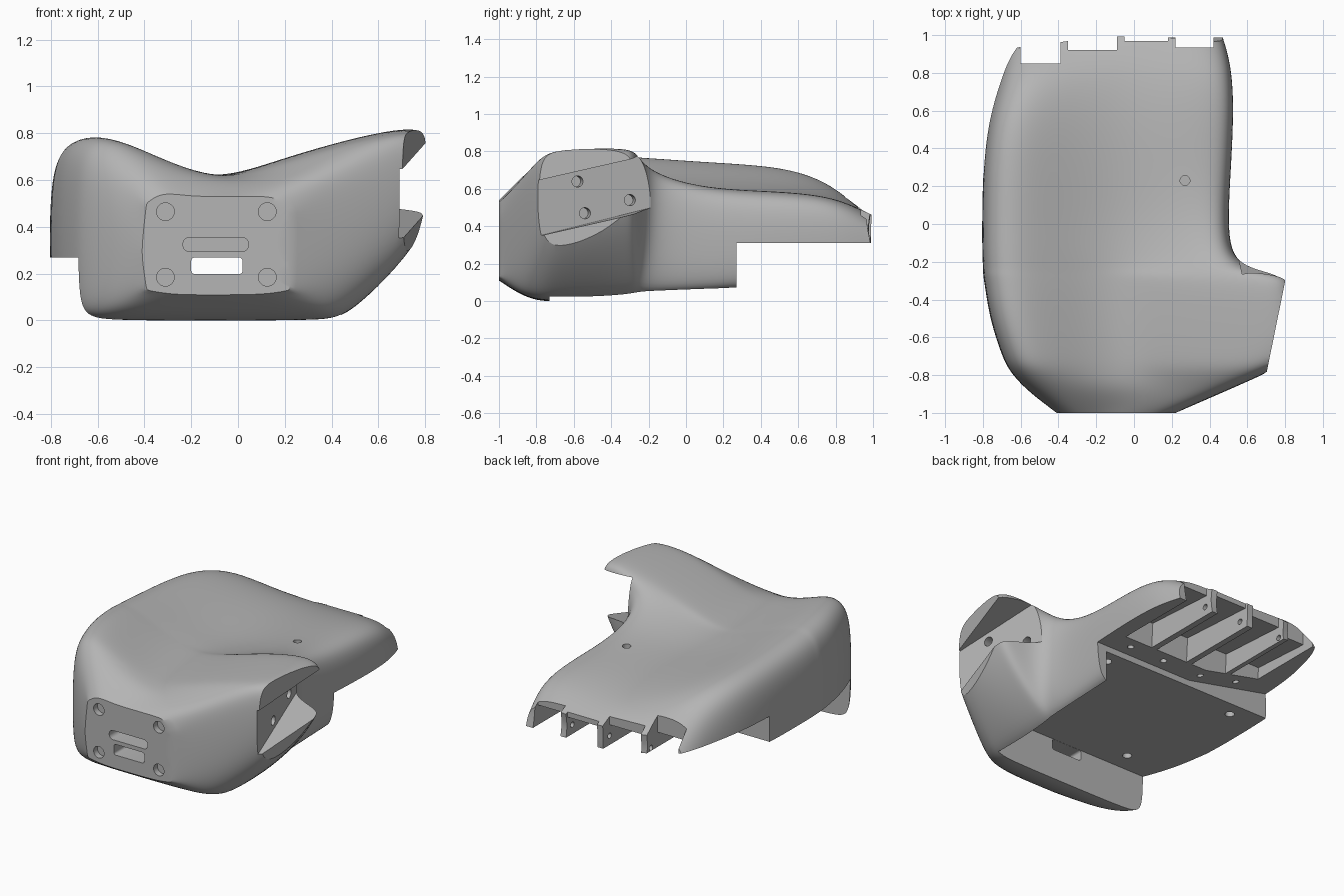
import bpy, bmesh, math
from mathutils import Matrix, Vector, Euler

cube = bpy.data.objects.get("Cube")
if cube:
    bpy.data.objects.remove(cube, do_unlink=True)

grey = bpy.data.materials.new("matte grey")
grey.use_nodes = True
colour = (0.46, 0.46, 0.46, 1)
grey.diffuse_color = colour
grey.node_tree.nodes["Principled BSDF"].inputs["Base Color"].default_value = colour


def make_object(name, bm):
    bmesh.ops.recalc_face_normals(bm, faces=bm.faces)
    mesh = bpy.data.meshes.new(name)
    bm.to_mesh(mesh)
    bm.free()
    mesh.materials.append(grey)
    obj = bpy.data.objects.new(name, mesh)
    bpy.context.collection.objects.link(obj)
    return obj


def apply_modifier(obj, mod):
    bpy.context.view_layer.objects.active = obj
    bpy.ops.object.modifier_apply(modifier=mod.name)


def cut(target, cutter):
    mod = target.modifiers.new("cut", 'BOOLEAN')
    mod.operation = 'DIFFERENCE'
    mod.solver = 'EXACT'
    mod.object = cutter
    cutter.hide_render = True
    bpy.context.view_layer.update()
    apply_modifier(target, mod)
    bpy.data.objects.remove(cutter, do_unlink=True)


def cut_box(target, centre, size, turn=(0, 0, 0), bevel=0.0, axis=None):
    bm = bmesh.new()
    bmesh.ops.create_cube(bm, size=1)
    bmesh.ops.scale(bm, verts=bm.verts, vec=size)
    if bevel:
        # round only the edges running along the given axis
        edges = [e for e in bm.edges
                 if abs((e.verts[0].co - e.verts[1].co).normalized()[axis]) > 0.9]
        bmesh.ops.bevel(bm, geom=edges, offset=bevel, segments=5,
                        profile=0.5, affect='EDGES')
    bm.transform(Matrix.Translation(centre) @ Euler(turn).to_matrix().to_4x4())
    cut(target, make_object("box_cutter", bm))


def cut_holes(target, centres, radius, depth, direction):
    bm = bmesh.new()
    turn = Vector(direction).to_track_quat('Z', 'Y').to_matrix().to_4x4()
    for c in centres:
        bmesh.ops.create_cone(bm, cap_ends=True, segments=24, radius1=radius,
                              radius2=radius, depth=depth,
                              matrix=Matrix.Translation(c) @ turn)
    cut(target, make_object("hole_cutter", bm))


# Palm shell stations:
# y, left x, right x, bottom right x, side base z, left z, middle z, right z, bottom z
stations = [
    (-1.0, -.41, .22, .22, .20, .53, .53, .53, .11),
    (-.88, -.57, .50, .42, .24, .66, .59, .67, .03),
    (-.78, -.66, .73, .47, .35, .75, .59, .80, 0),
    (-.70, -.70, .87, .48, .41, .78, .59, .84, 0),
    (-.50, -.765, .87, .48, .42, .79, .59, .85, 0),
    (-.33, -.79, .85, .48, .47, .78, .59, .85, .01),
    (-.27, -.80, .83, .48, .48, .775, .59, .83, .02),
    (-.235, -.80, .60, .48, .42, .77, .59, .77, .025),
    (-.15, -.805, .51, .48, .32, .765, .59, .70, .03),
    (.05, -.805, .50, .48, .30, .75, .58, .63, .04),
    (.30, -.80, .515, .49, .30, .735, .58, .60, .055),
    (.60, -.77, .53, .50, .30, .71, .57, .59, .08),
    (.85, -.70, .52, .50, .30, .63, .53, .56, .10),
    (1.0, -.66, .47, .47, .30, .46, .46, .47, .10),
]


def section(y, xl, xr, xb, zs, zl, zm, zr, zb):
    # the hollow of the palm keeps its width where the thumb base flares out
    at = lambda f: xl + f * (min(xr, .5) - xl)
    points = [
        (xl + .13, zb), (xl + .02, zb + .02), (xl, zb + .15), (xl, zl - .2),
        (at(.03), zl - .03), (at(.13), zl + .02), (at(.32), (zl + zm) / 2),
        (at(.54), zm), (at(.75), zm + (zr - zm) * .4),
        (xl + .93 * (xr - xl), zr),
        (xr, zr - .07), (xr, zs), (xb, zb + .02), (xb - .1, zb), (at(.45), zb),
    ]
    # the finger end bows back towards both sides and leans out at the bottom
    t = max(0, (y - .4) / .6)
    return [(x, y + t * (.22 * (.45 - z) - .2 * x * x), z) for x, z in points]


bm = bmesh.new()
crease = bm.edges.layers.float.new("crease_edge")
corner = bm.verts.layers.float.new("crease_vert")
rings = [[bm.verts.new(p) for p in section(*s)] for s in stations]
for a, b in zip(rings, rings[1:]):
    for i in range(len(a)):
        j = (i + 1) % len(a)
        bm.faces.new((a[i], a[j], b[j], b[i]))
for ring in (rings[0], rings[-1]):
    cap = bm.faces.new(ring)
    for e in cap.edges:
        e[crease] = 1.0
# tighter corners on the flat wrist face
for i in (1, 4, 10, 12):
    rings[0][i][corner] = 0.7
palm = make_object("palm_shell", bm)
smooth = palm.modifiers.new("smooth", 'SUBSURF')
smooth.levels = smooth.render_levels = 3
apply_modifier(palm, smooth)

# Finger underside, rising towards the outer edge of the palm
cut_box(palm, (0, 1.27, -.19), (3, 2, 1))
cut_box(palm, (-.304, 1.27, -.179), (2.5, 2, 1), (0, .21, 0))

# Recessed base plane behind the wrist lip; a side rim stays below the thumb
cut_box(palm, (-.78, -.22, -.23), (2.44, 1.02, 1))

# Slanted thumb end and its open pocket
cut_box(palm, (.995, -.60, .6), (.5, 1.2, 1.6), (0, 0, -.2))
cut_box(palm, (.874, -.465, .565), (.5, 1.1, .29), (.24, 0, .22))
sockets = [(.63 - (y + .52) * math.tan(.22), y, z)
           for y, z in ((-.58, .64), (-.54, .47), (-.30, .54))]
cut_holes(palm, sockets, .03, .12, (math.cos(.22), math.sin(.22), 0))

# Finger channels, with the shell trimmed back between the dividers
channels = [(-.60, -.39, .85), (-.35, -.09, .92), (-.05, .18, .97), (.22, .42, .935)]
for x0, x1, end in channels:
    mid, width = (x0 + x1) / 2, x1 - x0
    cut_box(palm, (mid, .95, .19), (width, 1.06, .5), (-.06, 0, 0))
    cut_box(palm, (mid, end + .25, .4), (width, .5, 1))
cut_holes(palm, [((a + b) / 2, .35, .34) for a, b, _ in channels], .02, .16, (0, 0, 1))

# Knuckle pin holes through the dividers
cut_holes(palm, [(-.1, .92, .37)], .018, .96, (1, 0, 0))

# Wrist face: screw recesses, cable slot and connector opening through the lip
cut_holes(palm, [(x, -1, z) for x in (-.31, .125) for z in (.185, .465)],
          .038, .08, (0, 1, 0))
cut_box(palm, (-.095, -1, .325), (.28, .5, .06), bevel=.028, axis=1)
cut_box(palm, (-.09, -.95, .234), (.22, .6, .07), bevel=.015, axis=1)

# Palm hole and base plane screws
cut_holes(palm, [(.27, .23, .6)], .026, .2, (0, 0, 1))
cut_holes(palm, [(.36, .18, .27), (-.6, .17, .27), (-.45, -.6, .27)],
          .028, .12, (0, 0, 1))

# Rest the part on the ground and shade it
low = min(v.co.z for v in palm.data.vertices)
palm.data.transform(Matrix.Translation((0, 0, -low)))
bpy.ops.object.select_all(action='DESELECT')
palm.select_set(True)
bpy.context.view_layer.objects.active = palm
bpy.ops.object.shade_smooth_by_angle(angle=math.radians(30))
